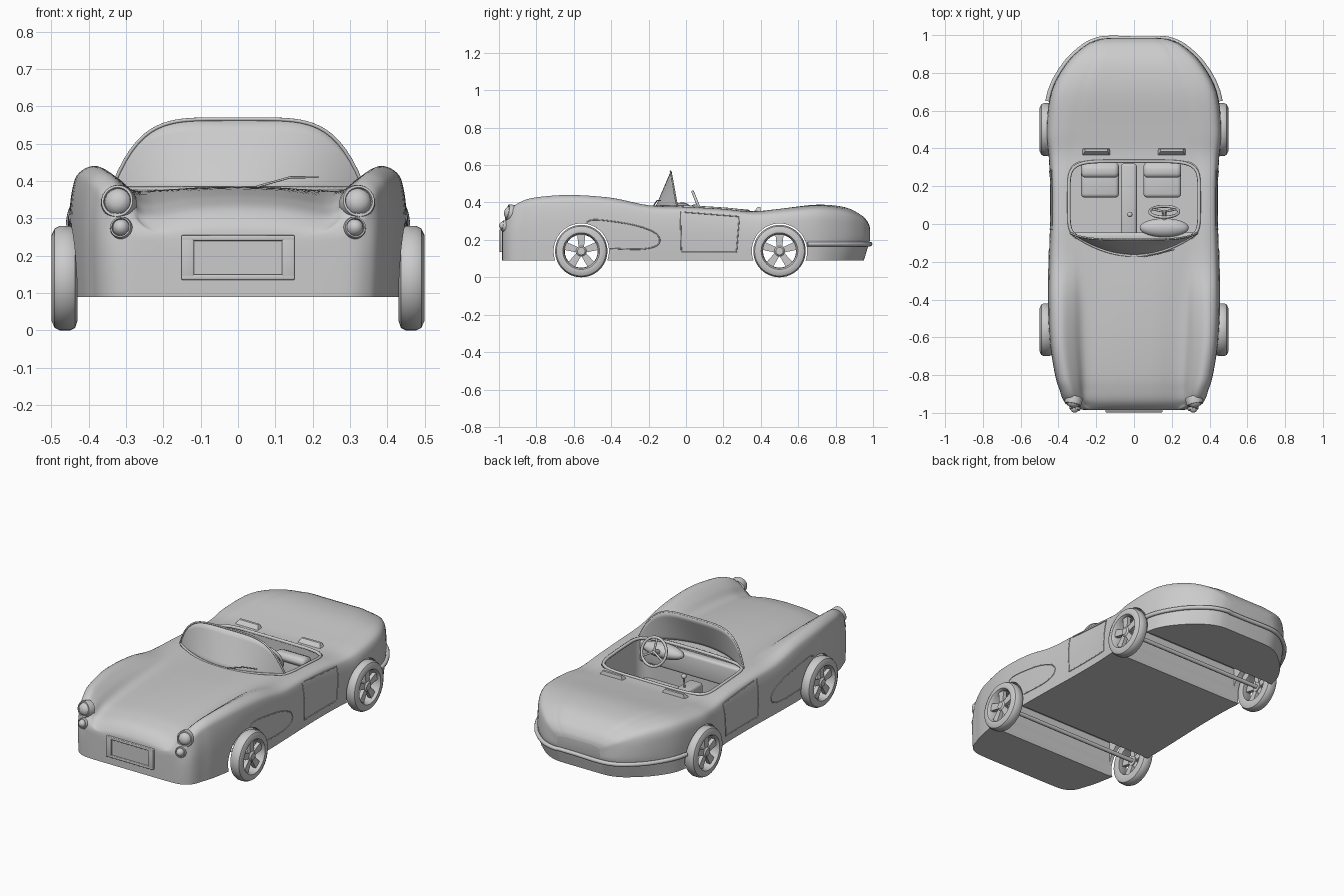
import bpy, bmesh, math
from mathutils import Vector, Matrix
from mathutils.bvhtree import BVHTree

if "Cube" in bpy.data.objects:
    bpy.data.objects.remove(bpy.data.objects["Cube"])

def spline(pts, n):
    """Catmull-Rom through tuples, n steps per span."""
    out = []
    for i in range(len(pts) - 1):
        a, b, c, d = (pts[max(i - 1, 0)], pts[i], pts[i + 1], pts[min(i + 2, len(pts) - 1)])
        for k in range(n):
            t = k / n
            out.append(tuple(q + .5 * t * (r - p + t * (2*p - 5*q + 4*r - s + t * (3*(q - r) + s - p)))
                             for p, q, r, s in zip(a, b, c, d)))
    return out + [pts[-1]]

def make(name, bm, angle=35):
    me = bpy.data.meshes.new(name)
    bmesh.ops.recalc_face_normals(bm, faces=bm.faces)
    bm.to_mesh(me)
    bm.free()
    ob = bpy.data.objects.new(name, me)
    bpy.context.collection.objects.link(ob)
    smooth(ob, angle)
    return ob

def smooth(ob, angle=35):
    bpy.ops.object.select_all(action='DESELECT')
    ob.select_set(True)
    bpy.context.view_layer.objects.active = ob
    bpy.ops.object.shade_smooth_by_angle(angle=math.radians(angle))

def box(name, lo, hi, bevel=.01, rot=0, vertical=False, seg=3):
    lo, hi = Vector(lo), Vector(hi)
    bm = bmesh.new()
    bmesh.ops.create_cube(bm, size=1, matrix=Matrix.Diagonal((*(hi - lo), 1)))
    edges = [e for e in bm.edges if not vertical or abs(e.verts[0].co.z - e.verts[1].co.z) > .001]
    if bevel:
        bmesh.ops.bevel(bm, geom=edges, offset=bevel, segments=seg, affect='EDGES', profile=.5)
    bm.transform(Matrix.Translation((lo + hi) / 2) @ Matrix.Rotation(rot, 4, 'X'))
    return make(name, bm)

def tube(name, pts, r, cyclic=False):
    cu = bpy.data.curves.new(name, 'CURVE')
    cu.dimensions, cu.bevel_depth, cu.bevel_resolution, cu.use_fill_caps = '3D', r, 2, True
    sp = cu.splines.new('POLY')
    sp.points.add(len(pts) - 1)
    for p, co in zip(sp.points, pts):
        p.co = (*co, 1)
    sp.use_cyclic_u = cyclic
    ob = bpy.data.objects.new(name, cu)
    bpy.context.collection.objects.link(ob)
    return ob

def lathe(name, prof, mat, n=40, closed=True):
    """Spin (radius, height) profile about local z."""
    bm = bmesh.new()
    rings = [[bm.verts.new((r * math.cos(t), r * math.sin(t), h)) for r, h in prof]
             for t in (2 * math.pi * i / n for i in range(n))]
    for i in range(n):
        for j in range(len(prof) - (not closed)):
            k = (j + 1) % len(prof)
            a, b = rings[i], rings[(i + 1) % n]
            bm.faces.new((a[j], a[k], b[k], b[j]))
    bmesh.ops.remove_doubles(bm, verts=bm.verts, dist=1e-5)
    bm.transform(mat)
    return make(name, bm)

# Body: lofted cross-sections (y, half width, fender x, fender z, valley x, valley z, centre z)
STATIONS = [(-.985, .22, .16, .245, .1, .25, .255), (-.98, .305, .26, .265, .2, .265, .28),
            (-.96, .35, .31, .315, .24, .285, .31), (-.93, .375, .322, .37, .245, .308, .333),
            (-.88, .393, .335, .405, .25, .325, .35), (-.8, .417, .355, .427, .25, .343, .365),
            (-.62, .445, .378, .44, .255, .36, .379), (-.4, .453, .382, .425, .26, .37, .385),
            (-.2, .45, .38, .385, .27, .374, .382), (0, .444, .38, .376, .28, .375, .378),
            (.2, .443, .38, .365, .28, .364, .364), (.36, .451, .375, .35, .28, .353, .353),
            (.5, .463, .365, .365, .25, .366, .366), (.7, .438, .33, .383, .22, .388, .388),
            (.85, .358, .26, .365, .18, .374, .374), (.94, .265, .2, .322, .14, .33, .33),
            (.975, .195, .15, .285, .1, .29, .29), (.984, .14, .11, .255, .08, .26, .26)]
bm = bmesh.new()
rings = []
for y, w, xf, zf, xv, zv, zc in spline(STATIONS, 5):
    h = zf - .09
    half = spline([(w - .004, .09), (w, .09 + .3*h), (w, .09 + .6*h), (w - .008, .09 + .84*h),
                   (xf + .65*(w - xf), .09 + .955*h), (xf, zf), ((xf + xv)/2, zv + .55*(zf - zv)),
                   (xv, zv), (xv/2, zv + .75*(zc - zv)), (0, zc)], 4)
    ring = half + [(-x, z) for x, z in half[-2::-1]]
    # the tail tucks under below the bumper
    rings.append([bm.verts.new((x, y - max(0, .2 - z) * .3 * min(1, max(0, (y - .7) / .2)), z))
                  for x, z in ring])
for a, b in zip(rings, rings[1:]):
    for i in range(len(a)):
        j = (i + 1) % len(a)
        bm.faces.new((a[i], a[j], b[j], b[i]))
bm.faces.new(rings[0])
bm.faces.new(rings[-1])
bmesh.ops.recalc_face_normals(bm, faces=bm.faces)
skin = BVHTree.FromBMesh(bm)
body = make("body", bm)

def hit(o, d):
    return skin.ray_cast(Vector(o), Vector(d).normalized())[0]

# Cut the wheel wells and cockpit
WHEEL_Y = (-.56, .5)
cutters = [box("cockpit_cutter", (-.345, -.085, .14), (.345, .33, .7), .07, vertical=True, seg=6)]
for y in WHEEL_Y:
    cb = bmesh.new()
    bmesh.ops.create_cone(cb, cap_ends=True, segments=48, radius1=.148, radius2=.148, depth=1.2,
                          matrix=Matrix.Translation((0, y, .14)) @ Matrix.Rotation(math.pi/2, 4, 'Y'))
    cutters.append(make("wheel_arch_cutter", cb))
    cutters.append(box("wheel_well_cutter", (-.415, y - .142, 0), (.415, y + .142, .3), 0))
bpy.context.view_layer.objects.active = body
for c in cutters:
    c.hide_render = True
    bpy.context.view_layer.objects.active = body
    m = body.modifiers.new("cut", 'BOOLEAN')
    m.operation, m.solver, m.object = 'DIFFERENCE', 'EXACT', c
    bpy.ops.object.modifier_apply(modifier=m.name)
for c in cutters:
    bpy.data.objects.remove(c)
smooth(body)

# Wheels with five spokes
TYRE = [(.088, .435), (.115, .43), (.133, .436), (.14, .45), (.14, .478), (.133, .491),
        (.114, .5), (.098, .498), (.09, .487)]
for y in WHEEL_Y:
    tube("axle", [(-.46, y, .14), (.46, y, .14)], .012)
    for s in (-1, 1):
        mat = Matrix.Translation((0, y, .14)) @ Matrix.Rotation(s * math.pi/2, 4, 'Y')
        lathe("tyre", TYRE, mat, 48)
        lathe("hub", [(0, .455), (.028, .455), (.028, .482), (.02, .49), (0, .49)], mat, 24, False)
        sb = bmesh.new()
        for k in range(5):
            t = 2 * math.pi * k / 5 + (math.pi if s > 0 else 0)
            lo, hi = ([sb.verts.new(mat @ Matrix.Rotation(t, 4, 'Z') @ Vector((r, e, z)))
                       for r, e in ((.015, -.014), (.092, -.022), (.092, .022), (.015, .014))]
                      for z in (.46, .482))
            sb.faces.new(lo)
            sb.faces.new(hi)
            for i in range(4):
                sb.faces.new((lo[i], lo[(i + 1) % 4], hi[(i + 1) % 4], hi[i]))
        make("spokes", sb)

# Headlights, side trim and door outlines on both sides
SCOOP = [(-.53, .295), (-.49, .308), (-.38, .297), (-.26, .275), (-.17, .24), (-.14, .2),
         (-.165, .165), (-.25, .15), (-.405, .155)]
DOOR = [(-.03, .35), (-.025, .135), (.27, .135), (.285, .325), (-.03, .35)]
door = [tuple(Vector(a).lerp(Vector(b), k / 16)) for a, b in zip(DOOR, DOOR[1:]) for k in range(16)]
for s in (-1, 1):
    for name, x, z, r in (("headlight", .322, .345, .046), ("indicator", .313, .275, .03)):
        p = hit((s * x, -2, z), (0, 1, 0))
        mat = Matrix.Translation(p) @ Vector((s * .2, -1, .22)).to_track_quat('Z', 'Y').to_matrix().to_4x4()
        lathe(name, [(r, -.03), (r, 0), (r * .93, .01), (r * .8, .01), (r * .76, .004), (r * .66, .014),
                     (r * .4, .023), (0, .027)], mat, 32, False)
    for name, path in (("side_trim", spline(SCOOP, 6)), ("door_seam", door)):
        tube(name, [hit((s, a, b), (-s, 0, 0)) for a, b in path], .003)

# Number plate frame with recessed panel
box("plate_panel", (-.125, -.989, .145), (.125, -.95, .245), 0)
for lo, hi in (((-.152, .135), (.152, .15)), ((-.152, .24), (.152, .255)),
               ((-.152, .135), (-.118, .255)), ((.118, .135), (.152, .255))):
    box("plate_frame", (lo[0], -.997, lo[1]), (hi[0], -.95, hi[1]), .004)

# Rear bumper strip wrapped round the tail
strip = []
for i in range(61):
    t = math.pi * i / 60
    d = Vector((math.cos(t), math.sin(t), 0))
    o = Vector((0, .65, .178))
    strip.append(hit(o + d * 2, -d) + d * .008)
tube("rear_bumper", strip, .012)

# Cockpit rim following the body surface
rim = []
for i in range(64):
    t = 2 * math.pi * i / 64
    c, s = math.cos(t), math.sin(t)
    x = .345 * math.copysign(abs(c) ** .35, c)
    y = .122 + .21 * math.copysign(abs(s) ** .35, s)
    rim.append(hit((x, y, 2), (0, 0, -1)))
tube("cockpit_rim", rim, .009, True)

# Windscreen: curved at the base, arched at the top
gb = bmesh.new()
grid, arch, foot = [], [], []
for i in range(41):
    u = -1 + i / 20
    base = Vector((.335 * u, -.168 + .12 * u * u, .365))
    zt = .566 - .18 * abs(u) ** 4.8
    top = Vector((.335 * u, -.048 - .035 * (zt - .38) / .19, zt))
    arch.append(top)
    foot.append(base + Vector((0, 0, .014)))
    grid.append([gb.verts.new(base.lerp(top, v / 6)) for v in range(7)])
for a, b in zip(grid, grid[1:]):
    for j in range(6):
        gb.faces.new((a[j], b[j], b[j + 1], a[j + 1]))
glass = make("windscreen", gb)
glass.modifiers.new("thick", 'SOLIDIFY').thickness = .006
tube("windscreen_frame", arch, .005)
tube("windscreen_seal", foot, .006)
tube("wiper", [(.05, -.172, .385), (.14, -.155, .41), (.215, -.135, .411)], .003)

# Dashboard, instrument hood, console and gear lever
box("dashboard", (-.335, -.1, .24), (.335, -.045, .365), .015)
hb = bmesh.new()
bmesh.ops.create_uvsphere(hb, u_segments=28, v_segments=14, radius=1,
                          matrix=Matrix.Translation((.16, -.02, .36)) @ Matrix.Diagonal((.13, .05, .04, 1)))
make("instrument_hood", hb)
box("console", (-.07, -.06, .13), (.015, .32, .22), .015)
tube("gear_lever", [(-.022, .045, .21), (-.022, .05, .28)], .005)
kb = bmesh.new()
bmesh.ops.create_uvsphere(kb, u_segments=16, v_segments=10, radius=.014,
                          matrix=Matrix.Translation((-.022, .05, .285)))
make("gear_knob", kb)

# Steering wheel and column
M = Matrix.Translation((.16, .065, .385)) @ Matrix.Rotation(math.radians(-68), 4, 'X')
R = .077
tube("steering_wheel", [M @ Vector((R * math.cos(k * math.pi / 20), R * math.sin(k * math.pi / 20), 0))
                        for k in range(40)], .008, True)
for a in (30, 150, 270):
    t = math.radians(a)
    tube("steering_spoke", [M @ Vector((0, 0, 0)), M @ Vector((R * math.cos(t), R * math.sin(t), 0))], .006)
tube("steering_column", [(.16, .068, .386), (.16, -.06, .335)], .013)

# Seats and the small fairings behind them
for x in (-.18, .15):
    box("seat_cushion", (x - .1, .14, .13), (x + .1, .31, .215), .02)
    box("seat_back", (x - .1, .26, .15), (x + .1, .32, .32), .022, rot=-.1)
    box("seat_bolster", (x - .1, .245, .275), (x + .1, .315, .325), .024)
for x in (-.2, .2):
    fb = bmesh.new()
    bmesh.ops.create_cone(fb, cap_ends=True, segments=4, radius1=.7071, radius2=.5, depth=1,
                          matrix=Matrix.Rotation(math.pi / 4, 4, 'Z'))
    for v in fb.verts:
        top = v.co.z > 0
        v.co = (x + v.co.x * .17, .375 + v.co.y * (.02 if top else .06) + .015 * top, .375 if top else .33)
    make("seat_fairing", fb)
